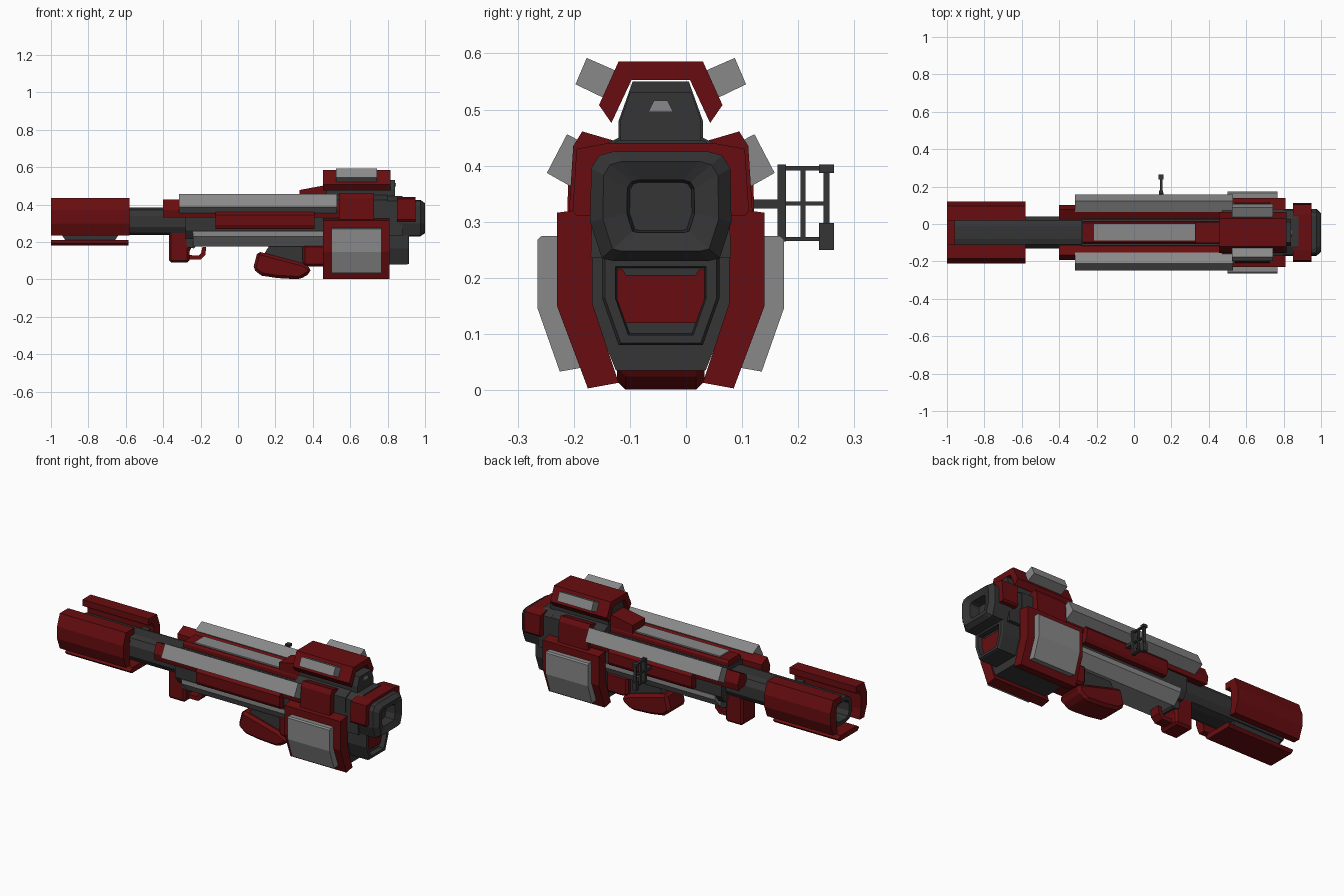
import bpy, bmesh

CY = -0.045  # centre line of the weapon body


def material(name, c):
    m = bpy.data.materials.new(name)
    m.diffuse_color = (*c, 1)
    return m


RED = material("dark red paint", (0.14, 0.004, 0.005))
DARK = material("dark metal", (0.035, 0.035, 0.035))
GREY = material("light grey plate", (0.25, 0.25, 0.25))


def finish(name, bm, mat, bevel=0):
    bmesh.ops.recalc_face_normals(bm, faces=bm.faces)
    me = bpy.data.meshes.new(name)
    bm.to_mesh(me)
    bm.free()
    ob = bpy.data.objects.new(name, me)
    me.materials.append(mat)
    bpy.context.collection.objects.link(ob)
    if bevel:
        b = ob.modifiers.new("chamfer", "BEVEL")
        b.width, b.segments = bevel, 1
    return ob


def rings_mesh(name, rings, mat, bevel=0):
    """Join successive rings of points and cap both ends."""
    bm = bmesh.new()
    vr = [[bm.verts.new(p) for p in r] for r in rings]
    n = len(vr[0])
    for a, b in zip(vr, vr[1:]):
        for i in range(n):
            j = (i + 1) % n
            bm.faces.new((a[i], a[j], b[j], b[i]))
    bm.faces.new(vr[0])
    bm.faces.new(vr[-1])
    return finish(name, bm, mat, bevel)


def along_x(name, poly, x0, x1, mat, bevel=0):
    """Extrude a (distance from centre line, z) section along x."""
    return rings_mesh(name, [[(x, CY + d, z) for d, z in poly] for x in (x0, x1)], mat, bevel)


def both(name, poly, x0, x1, mat, bevel=0):
    """The same section on the left and the right."""
    along_x(name + "_left", poly, x0, x1, mat, bevel)
    along_x(name + "_right", [(-d, z) for d, z in poly], x0, x1, mat, bevel)


def sym(half):
    """Close a half section into a symmetric outline."""
    return half + [(-d, z) for d, z in reversed(half)]


def loft(name, half, steps, mat):
    """Symmetric section swept along x with a scale at each step."""
    poly = sym(half)
    zc = (max(z for _, z in poly) + min(z for _, z in poly)) / 2
    rings = [[(x, CY + d * s, zc + (z - zc) * s) for d, z in poly] for x, s in steps]
    return rings_mesh(name, rings, mat)


def along_y(name, poly, half, mat, bevel=0):
    """Extrude an (x, z) side profile across the weapon."""
    return rings_mesh(name, [[(x, CY + s * half, z) for x, z in poly] for s in (-1, 1)], mat, bevel)


def box(name, x, y, z, mat):
    return rings_mesh(name, [[(px, y[0], z[0]), (px, y[1], z[0]), (px, y[1], z[1]), (px, y[0], z[1])]
                             for px in x], mat)


# Barrel: octagonal tube with a deep bore
loft("barrel", [(0.035, 0.383), (0.065, 0.372), (0.085, 0.34), (0.085, 0.28), (0.065, 0.248), (0.035, 0.238)],
     [(0.2, 1), (-0.96, 1), (-0.96, 0.72), (-0.65, 0.72)], DARK)

# Muzzle shroud: two folded side panels and a bottom plate
both("muzzle_panel", [(0.065, 0.436), (0.14, 0.436), (0.165, 0.37), (0.165, 0.30), (0.14, 0.235),
                      (0.10, 0.235), (0.11, 0.29), (0.11, 0.37), (0.10, 0.40), (0.065, 0.40)],
     -1.0, -0.58, RED)
along_x("muzzle_bottom_plate", sym([(0.075, 0.21), (0.095, 0.195), (0.08, 0.18)]), -1.0, -0.585, RED)
along_y("muzzle_lower_block", [(-0.95, 0.25), (-0.92, 0.205), (-0.66, 0.205), (-0.63, 0.25)], 0.06, DARK)
along_x("muzzle_core", [(s * d, z) for s, d, z in
                        ((-1, 0.115, 0.29), (-1, 0.115, 0.36), (1, 0.115, 0.36), (1, 0.115, 0.29))],
        -0.645, -0.60, DARK)

# Fore body between barrel and receiver
along_x("fore_body", sym([(0.07, 0.405), (0.125, 0.36), (0.125, 0.26), (0.095, 0.215)]), -0.28, 0.5, DARK)

# Top spine, its inlay and the ramp up to the top housing
along_x("top_spine", sym([(0.05, 0.437), (0.058, 0.425), (0.058, 0.39)]), -0.275, 0.5, RED)
along_x("top_inlay", sym([(0.044, 0.444), (0.044, 0.436)]), -0.215, 0.325, GREY)
along_y("top_ramp", [(0.33, 0.43), (0.33, 0.478), (0.46, 0.502), (0.5, 0.502), (0.5, 0.43)], 0.056, RED)

# Upper side rails: red mounts with tilted grey plates
both("upper_rail_mount", [(0.14, 0.33), (0.147, 0.37), (0.122, 0.426), (0.068, 0.40), (0.068, 0.345)],
     -0.40, 0.56, RED)
both("upper_rail_plate", [(0.203, 0.387), (0.167, 0.456), (0.108, 0.425), (0.143, 0.353)], -0.315, 0.53, GREY)
both("side_band", [(0.115, 0.27), (0.155, 0.27), (0.166, 0.29), (0.166, 0.345), (0.155, 0.36), (0.115, 0.36)],
     -0.12, 0.41, RED)

# Lower rail under the fore body
along_x("lower_rail", sym([(0.125, 0.255), (0.125, 0.23), (0.075, 0.175)]), -0.24, 0.47, GREY)

# Front hand stop with hook
along_y("hand_stop", [(-0.37, 0.26), (-0.37, 0.09), (-0.26, 0.09), (-0.26, 0.16), (-0.235, 0.18), (-0.235, 0.26)],
        0.065, RED, 0.012)
along_y("hand_stop_hook", [(-0.265, 0.13), (-0.265, 0.105), (-0.20, 0.105), (-0.175, 0.13), (-0.17, 0.172),
                           (-0.19, 0.172), (-0.197, 0.142), (-0.21, 0.127)], 0.03, RED)
along_y("hand_stop_block", [(-0.275, 0.25), (-0.275, 0.175), (-0.235, 0.165), (-0.21, 0.2), (-0.21, 0.25)],
        0.07, DARK)

# Lower grip and its well
along_y("lower_grip", [(0.105, 0.15), (0.08, 0.055), (0.125, 0.02), (0.21, 0.007), (0.33, 0.0), (0.385, 0.032),
                       (0.39, 0.062), (0.34, 0.088)], 0.078, RED, 0.015)
along_y("grip_neck", [(0.13, 0.12), (0.17, 0.185), (0.36, 0.185), (0.36, 0.07), (0.3, 0.07)], 0.055, DARK)
along_y("grip_well", [(0.345, 0.185), (0.345, 0.085), (0.365, 0.07), (0.5, 0.07), (0.5, 0.185)], 0.085, RED, 0.012)

# Receiver core
along_x("receiver_body", sym([(0.075, 0.45), (0.125, 0.425), (0.128, 0.155), (0.08, 0.035)]), 0.47, 0.80, DARK)
along_x("receiver_upper", sym([(0.075, 0.445), (0.12, 0.42), (0.125, 0.235)]), 0.78, 0.88, DARK)
both("shoulder_block", [(0.085, 0.445), (0.14, 0.461), (0.156, 0.435), (0.164, 0.31), (0.11, 0.31)],
     0.54, 0.728, RED)

# Side armour with grey outer plates, bent inward at the bottom
both("side_armour", [(0.185, 0.316), (0.185, 0.15), (0.13, 0.003), (0.075, 0.013), (0.122, 0.155), (0.122, 0.325)],
     0.455, 0.81, RED)
both("side_plate", [(0.212, 0.275), (0.22, 0.268), (0.22, 0.147), (0.18, 0.033), (0.14, 0.04), (0.18, 0.155),
                    (0.18, 0.275)], 0.50, 0.767, GREY)

# Lower rear block with red recess
loft("rear_lower_block", [(0.105, 0.238), (0.105, 0.165), (0.075, 0.08)],
     [(0.78, 1.0), (0.905, 1.0), (0.915, 0.95), (0.915, 0.77), (0.885, 0.74)], DARK)
along_x("rear_recess_panel", sym([(0.062, 0.205), (0.068, 0.215), (0.082, 0.215), (0.08, 0.165), (0.065, 0.12)]),
        0.88, 0.89, RED)

# Rear cap with hollow end and red collar
loft("rear_cap", [(0.085, 0.425), (0.11, 0.418), (0.124, 0.395), (0.126, 0.30), (0.105, 0.235), (0.085, 0.23)],
     [(0.85, 0.97), (0.87, 1), (0.975, 1), (1.0, 0.82), (0.985, 0.48), (0.93, 0.44)], DARK)
along_x("rear_collar", sym([(0.095, 0.44), (0.15, 0.43), (0.157, 0.32), (0.15, 0.31), (0.12, 0.31), (0.12, 0.40),
                            (0.095, 0.42)]), 0.85, 0.95, RED)

# Top housing: red arch, dark core, tilted grey plates
along_x("top_arch", sym([(0.075, 0.586), (0.11, 0.508), (0.088, 0.476), (0.052, 0.553)]), 0.455, 0.815, RED)
along_x("top_core", sym([(0.05, 0.55), (0.075, 0.48), (0.075, 0.44)]), 0.47, 0.79, DARK)
along_x("top_core_rear", sym([(0.055, 0.53), (0.072, 0.48), (0.072, 0.418)]), 0.78, 0.84, DARK)
along_x("top_rear_lens", sym([(0.012, 0.516), (0.022, 0.496)]), 0.835, 0.845, GREY)
both("top_plate", [(0.152, 0.545), (0.132, 0.592), (0.075, 0.567), (0.098, 0.519)], 0.525, 0.742, GREY)

# Side sight: stem, frame bars and corner blocks
XS = (0.138, 0.152)
box("sight_stem", (0.133, 0.157), (0.10, 0.168), (0.324, 0.340), DARK)
box("sight_base_bar", (0.134, 0.156), (0.163, 0.178), (0.265, 0.402), DARK)
for i, (z0, z1) in enumerate(((0.391, 0.399), (0.329, 0.336), (0.266, 0.273))):
    box(f"sight_cross_bar_{i + 1}", XS, (0.17, 0.255), (z0, z1), DARK)
for i, (y0, y1) in enumerate(((0.204, 0.213), (0.245, 0.256))):
    box(f"sight_upright_{i + 1}", XS, (y0, y1), (0.266, 0.399), DARK)
box("sight_upper_corner", (0.132, 0.158), (0.237, 0.264), (0.387, 0.402), DARK)
box("sight_lower_corner", (0.132, 0.158), (0.237, 0.264), (0.25, 0.298), DARK)
